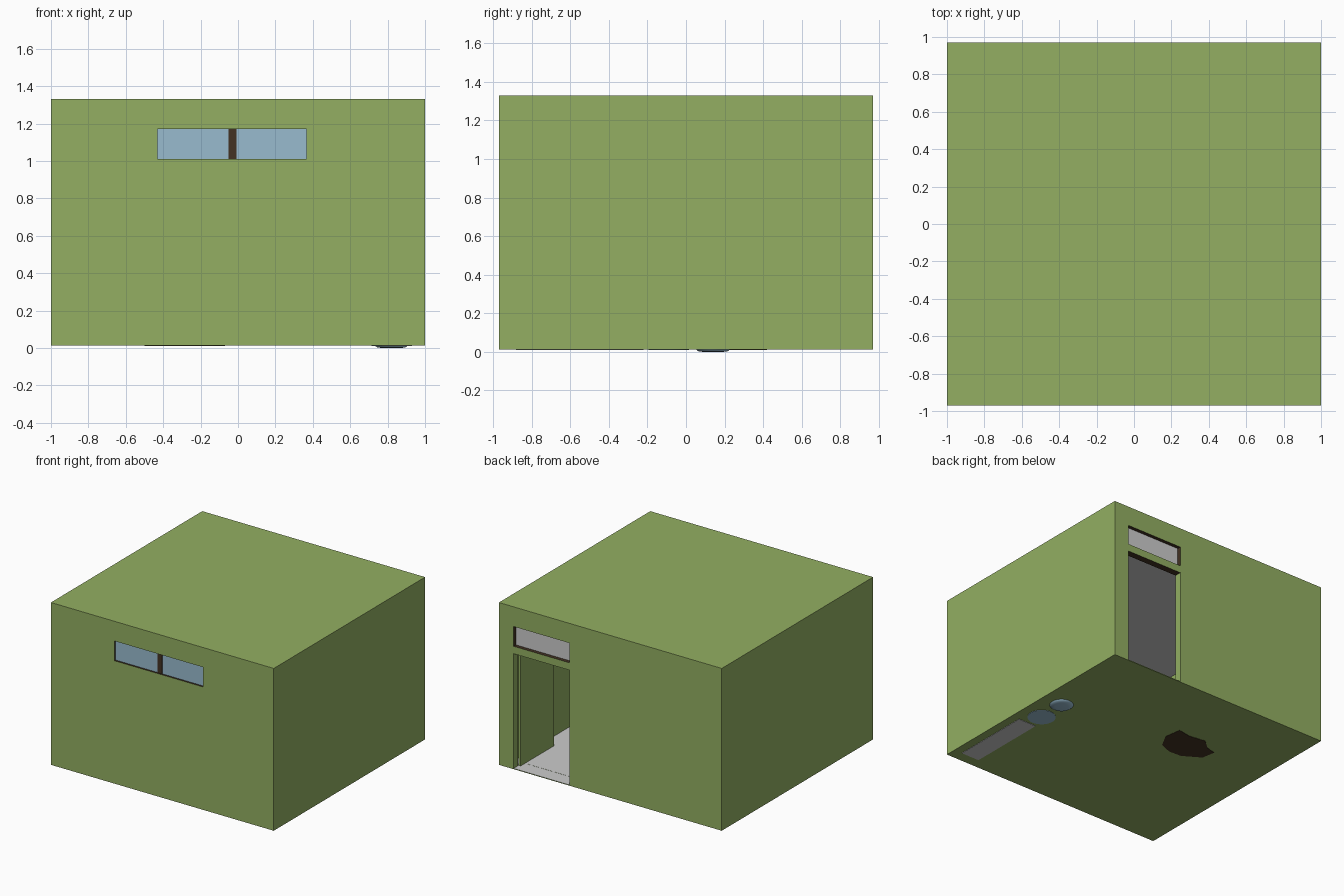
import bpy, bmesh, math, random
from mathutils import Vector

if "Cube" in bpy.data.objects:
    bpy.data.objects.remove(bpy.data.objects["Cube"])

random.seed(4)


def material(name, r, g, b):
    m = bpy.data.materials.new(name)
    lin = [((c / 255 + 0.055) / 1.055) ** 2.4 for c in (r, g, b)]
    m.diffuse_color = (*lin, 1)
    m.use_nodes = True
    m.node_tree.nodes["Principled BSDF"].inputs["Base Color"].default_value = m.diffuse_color
    return m


GREEN = material("green_wall", 147, 175, 98)
GREY = material("light_grey", 204, 204, 204)
BROWN = material("dark_brown", 67, 50, 35)
BLUE = material("pale_blue", 152, 187, 207)


def finish(name, bm, *mats):
    bmesh.ops.recalc_face_normals(bm, faces=bm.faces)
    mesh = bpy.data.meshes.new(name)
    bm.to_mesh(mesh)
    bm.free()
    ob = bpy.data.objects.new(name, mesh)
    bpy.context.collection.objects.link(ob)
    for m in mats:
        mesh.materials.append(m)
    return ob


def box(name, x, y, z, mat):
    """Box from (min, max) ranges on each axis."""
    bm = bmesh.new()
    bmesh.ops.create_cube(bm, size=1)
    for v in bm.verts:
        v.co = [r[0] + (c + 0.5) * (r[1] - r[0]) for c, r in zip(v.co, (x, y, z))]
    return finish(name, bm, mat)


def lathe(name, centre, profile, mat, sides=32):
    """Closed solid turned around a vertical axis from (radius, z) points."""
    bm = bmesh.new()
    rings = []
    for r, z in profile:
        rings.append([bm.verts.new((centre[0] + r * math.cos(math.tau * i / sides),
                                    centre[1] + r * math.sin(math.tau * i / sides), z))
                      for i in range(sides)])
    for a, b in zip(rings, rings[1:]):
        for i in range(sides):
            j = (i + 1) % sides
            bm.faces.new((a[i], a[j], b[j], b[i]))
    bm.faces.new(rings[0])
    bm.faces.new(rings[-1])
    ob = finish(name, bm, mat)
    bpy.ops.object.select_all(action='DESELECT')
    ob.select_set(True)
    bpy.context.view_layer.objects.active = ob
    bpy.ops.object.shade_smooth_by_angle(angle=math.radians(35))
    return ob


# Hollow room with door, transom and front window openings
DOOR_X, WIN_X, WIN_Z = (0.365, 0.868), (-0.43, 0.365), (1.01, 1.17)
room = box("room_shell", (-1, 1), (-0.97, 0.97), (0.013, 1.33), GREEN)
room.data.materials.append(GREY)
room.data.materials.append(BROWN)
cutters = [
    box("cut_inside", (-0.945, 0.945), (-0.915, 0.915), (0.02, 1.28), GREEN),
    box("cut_door", DOOR_X, (0.85, 1.1), (0.019, 0.95), GREEN),
    box("cut_transom", DOOR_X, (0.85, 1.1), WIN_Z, GREEN),
    box("cut_window", WIN_X, (-1.1, -0.85), WIN_Z, GREEN),
]
for c in cutters:
    mod = room.modifiers.new("cut", 'BOOLEAN')
    mod.operation = 'DIFFERENCE'
    mod.solver = 'EXACT'
    mod.object = c
    bpy.context.view_layer.objects.active = room
    bpy.ops.object.modifier_apply(modifier=mod.name)
    bpy.data.objects.remove(c)

# Grey floor and ceiling, brown linings in the openings
for p in room.data.polygons:
    c, n = p.center, p.normal
    p.material_index = 0
    if (n.z > 0.9 and c.z < 0.1) or (n.z < -0.9 and 1.2 < c.z):
        p.material_index = 1
    elif 0.917 < abs(c.y) < 0.967 and abs(n.y) < 0.1 and abs(c.x) < 0.95 and 0.015 < c.z < 1.25:
        p.material_index = 2

# Front window: two panes and a mullion
box("window_pane_left", (WIN_X[0], -0.05), (-0.955, -0.94), WIN_Z, BLUE)
box("window_pane_right", (-0.01, WIN_X[1]), (-0.955, -0.94), WIN_Z, BLUE)
box("window_mullion", (-0.052, -0.008), (-0.96, -0.92), WIN_Z, BROWN)

# Transom panel over the door
box("transom_panel", DOOR_X, (0.93, 0.94), WIN_Z, GREY)

# Door leaf standing open into the room
box("door_leaf", (0.847, 0.866), (0.48, 0.91), (0.022, 0.945), GREEN)

# Long low bench against the right wall
box("bench", (0.77, 0.93), (-0.88, -0.22), (0.01, 0.17), GREY)

# Two round tubs beside the bench
lathe("tub_flat", (0.82, -0.09), [(0.105, 0.01), (0.105, 0.12), (0.09, 0.12), (0.085, 0.04)], BLUE)
lathe("tub_round", (0.82, 0.14),
      [(0.05, 0.0), (0.075, 0.003), (0.088, 0.012), (0.1, 0.04), (0.1, 0.12), (0.085, 0.12), (0.08, 0.04)], BLUE)

# Rough brown mound on the floor
outline = [(-0.09, 0.42), (-0.07, 0.28), (-0.13, 0.17), (-0.23, 0.13), (-0.34, 0.135),
           (-0.48, 0.22), (-0.5, 0.33), (-0.42, 0.35), (-0.34, 0.42), (-0.2, 0.4)]
bm = bmesh.new()
mid = Vector((-0.29, 0.28))
levels = []
for z, s in ((0.01, 1.0), (0.08, 0.9), (0.15, 0.55)):
    ring = []
    for p in outline:
        q = mid + (Vector(p) - mid) * s
        ring.append(bm.verts.new((q.x, q.y, z + (random.uniform(-0.02, 0.02) if z > 0.05 else 0))))
    levels.append(ring)
for a, b in zip(levels, levels[1:]):
    for i in range(len(a)):
        j = (i + 1) % len(a)
        bm.faces.new((a[i], a[j], b[j], b[i]))
bm.faces.new(levels[0])
top = bm.verts.new((mid.x, mid.y, 0.18))
for i in range(len(outline)):
    bm.faces.new((levels[-1][i], levels[-1][(i + 1) % len(outline)], top))
finish("brown_mound", bm, BROWN)
